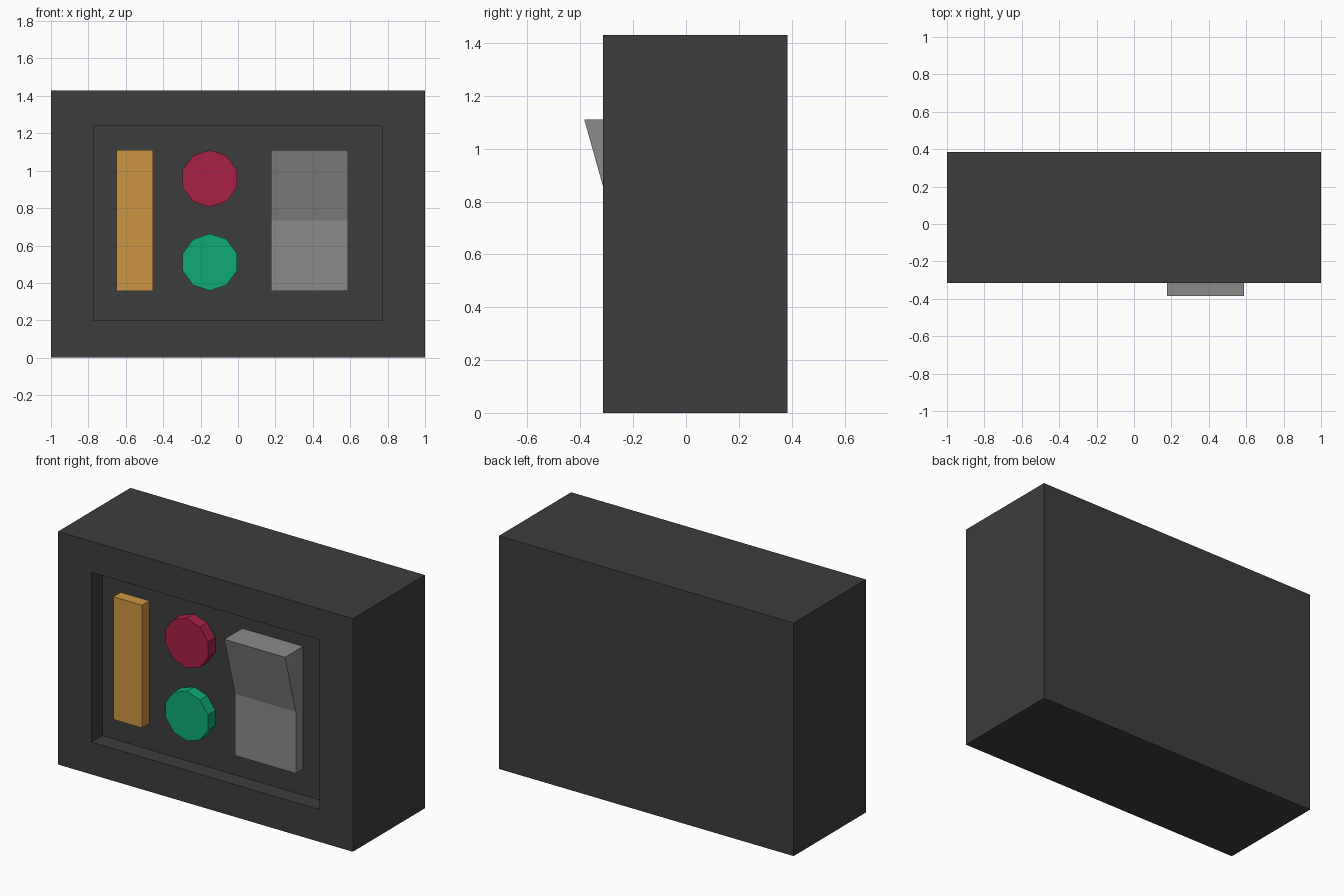
import bpy, bmesh, math
from mathutils import Vector

if "Cube" in bpy.data.objects:
    bpy.data.objects.remove(bpy.data.objects["Cube"])


def material(name, rgb):
    m = bpy.data.materials.new(name)
    lin = [c / 255 / 12.92 if c < 11 else ((c / 255 + 0.055) / 1.055) ** 2.4 for c in rgb]
    m.diffuse_color = (*lin, 1)
    m.use_nodes = True
    m.node_tree.nodes["Principled BSDF"].inputs["Base Color"].default_value = m.diffuse_color
    return m


CHARCOAL = material("charcoal", (61, 61, 61))
ORANGE = material("orange", (206, 149, 66))
RED = material("red", (168, 33, 70))
GREEN = material("green", (14, 170, 118))
GREY = material("grey", (139, 139, 139))

FRONT, BACK, FLOOR, BUTTON = -0.315, 0.385, -0.21, -0.28


def finish(name, bm, mat):
    bmesh.ops.recalc_face_normals(bm, faces=bm.faces)
    me = bpy.data.meshes.new(name)
    bm.to_mesh(me)
    bm.free()
    me.materials.append(mat)
    ob = bpy.data.objects.new(name, me)
    bpy.context.collection.objects.link(ob)
    return ob


def prism(name, points, sweep, mat):
    """Extrude a flat outline along a vector."""
    bm = bmesh.new()
    face = bm.faces.new([bm.verts.new(p) for p in points])
    ext = bmesh.ops.extrude_face_region(bm, geom=[face], use_keep_orig=True)
    moved = [v for v in ext["geom"] if isinstance(v, bmesh.types.BMVert)]
    bmesh.ops.translate(bm, verts=moved, vec=Vector(sweep))
    return finish(name, bm, mat)


# Housing: box with a recessed front panel
bm = bmesh.new()
bmesh.ops.create_cube(bm, size=1)
for v in bm.verts:
    v.co = (2 * v.co.x, FRONT if v.co.y < 0 else BACK, 1.43 if v.co.z > 0 else 0)
bm.normal_update()
panel = min(bm.faces, key=lambda f: f.calc_center_median().y)
bmesh.ops.inset_individual(bm, faces=[panel], thickness=0.2)
for v in panel.verts:
    v.co = (math.copysign(0.773, v.co.x), FRONT, 1.24 if v.co.z > 0.7 else 0.198)
panel = bmesh.ops.extrude_discrete_faces(bm, faces=[panel])["faces"][0]
for v in panel.verts:
    v.co.y = FLOOR
finish("housing", bm, CHARCOAL)

# Indicator bar
prism("indicator_bar",
      [(-0.65, BUTTON, 0.357), (-0.455, BUTTON, 0.357), (-0.455, BUTTON, 1.11), (-0.65, BUTTON, 1.11)],
      (0, FLOOR - BUTTON, 0), ORANGE)

# Ten-sided push buttons, a corner pointing up
for name, z, mat in (("upper_button", 0.958, RED), ("lower_button", 0.511, GREEN)):
    ring = [(-0.151 + 0.152 * math.sin(math.tau * i / 10), BUTTON,
             z + 0.152 * math.cos(math.tau * i / 10)) for i in range(10)]
    prism(name, ring, (0, FLOOR - BUTTON, 0), mat)

# Rocker switch: side profile swept across its width
prism("rocker_switch",
      [(0.176, FLOOR, 0.357), (0.176, BUTTON, 0.357), (0.176, BUTTON, 0.735),
       (0.176, -0.385, 1.11), (0.176, FLOOR, 1.11)],
      (0.413, 0, 0), GREY)
